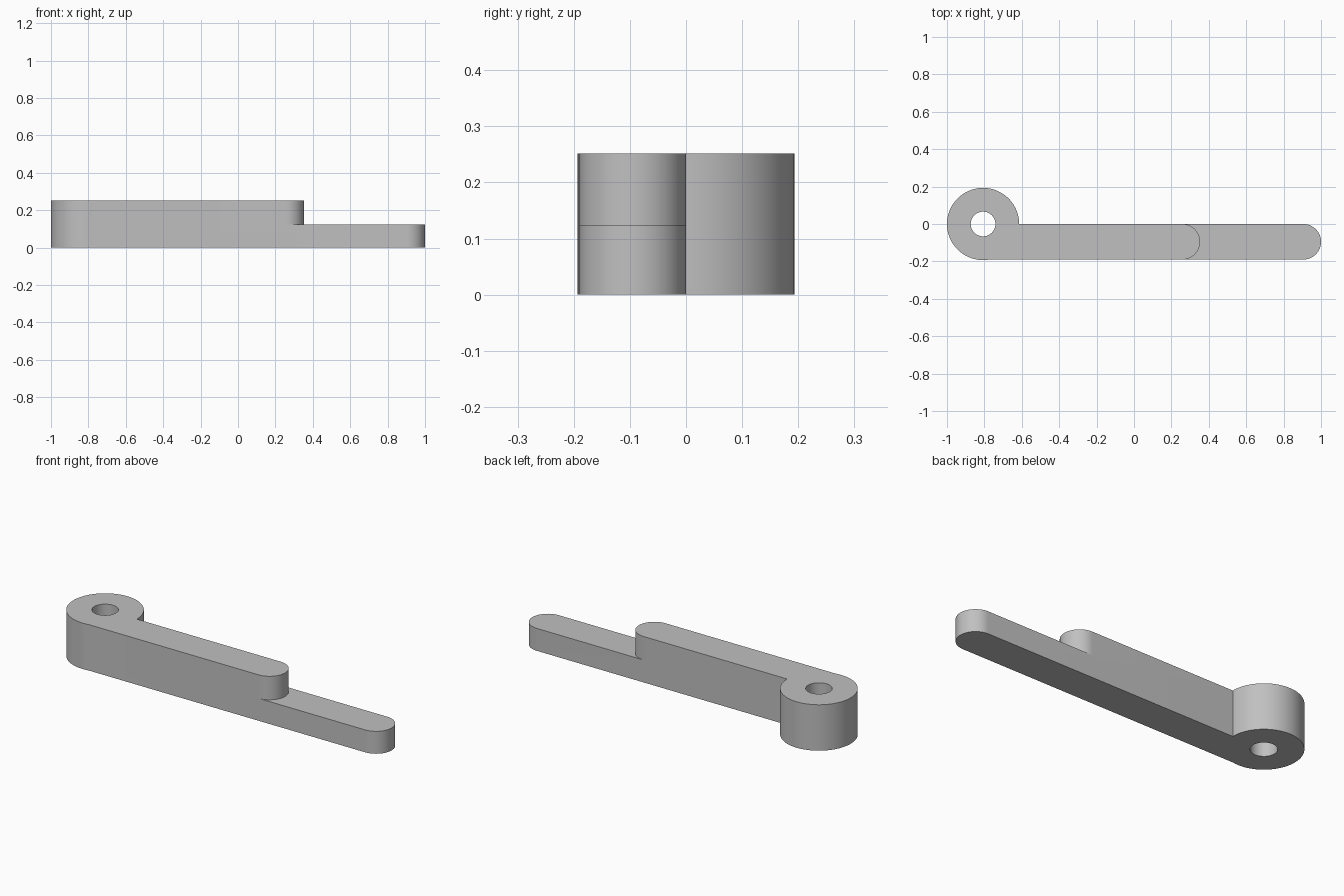
import bpy, bmesh
from math import cos, sin, radians, degrees, asin

if "Cube" in bpy.data.objects:
    bpy.data.objects.remove(bpy.data.objects["Cube"], do_unlink=True)

HEIGHT, STEP = 0.252, 0.123        # full height and tongue height
BOSS_X, BOSS_R, HOLE_R = -0.807, 0.193, 0.066
WIDTH = 0.19                       # arm runs from y = -WIDTH to y = 0
END_R = WIDTH / 2
TONGUE_X, UPPER_X = 1 - END_R, 0.353 - END_R

grey = bpy.data.materials.new("plain grey")
grey.use_nodes = True
colour = (0.53, 0.53, 0.53, 1)
grey.diffuse_color = colour
grey.node_tree.nodes["Principled BSDF"].inputs["Base Color"].default_value = colour


def arc(cx, cy, r, start, end, steps):
    angles = [radians(start + (end - start) * i / steps) for i in range(steps + 1)]
    return [(cx + r * cos(a), cy + r * sin(a)) for a in angles]


def prism(name, outline, z0, z1):
    bm = bmesh.new()
    base = bm.faces.new([bm.verts.new((x, y, z0)) for x, y in outline])
    top = bmesh.ops.extrude_face_region(bm, geom=[base])["geom"]
    verts = [v for v in top if isinstance(v, bmesh.types.BMVert)]
    bmesh.ops.translate(bm, verts=verts, vec=(0, 0, z1 - z0))
    bmesh.ops.recalc_face_normals(bm, faces=bm.faces)
    mesh = bpy.data.meshes.new(name)
    bm.to_mesh(mesh)
    bm.free()
    mesh.materials.append(grey)
    obj = bpy.data.objects.new(name, mesh)
    bpy.context.collection.objects.link(obj)
    return obj


# Arm with round pivot boss at one end and rounded tip at the other
meet = 360 - degrees(asin(WIDTH / BOSS_R))
outline = arc(BOSS_X, 0, BOSS_R, 0, meet, 72)
outline += arc(TONGUE_X, -END_R, END_R, -90, 90, 32)
arm = prism("lever_arm", outline, 0, HEIGHT)

# Cutter that lowers the tongue and leaves a rounded step
step_outline = arc(UPPER_X, -END_R, END_R, -90, 90, 32)
step_outline += [(UPPER_X, 0.1), (1.2, 0.1), (1.2, -0.3), (UPPER_X, -0.3)]
step_cutter = prism("step_cutter", step_outline, STEP, 0.4)

# Cutter for the pivot hole
hole_cutter = prism("hole_cutter", arc(BOSS_X, 0, HOLE_R, 0, 352.5, 47), -0.1, 0.4)

bpy.context.view_layer.objects.active = arm
for cutter in (step_cutter, hole_cutter):
    cutter.hide_render = True
    mod = arm.modifiers.new(cutter.name, "BOOLEAN")
    mod.operation, mod.solver, mod.object = "DIFFERENCE", "EXACT", cutter
    bpy.ops.object.modifier_apply(modifier=mod.name)
    bpy.data.objects.remove(cutter, do_unlink=True)

# Smooth round walls, crisp rims
bpy.ops.object.select_all(action="DESELECT")
arm.select_set(True)
bpy.ops.object.shade_smooth_by_angle(angle=radians(30))
